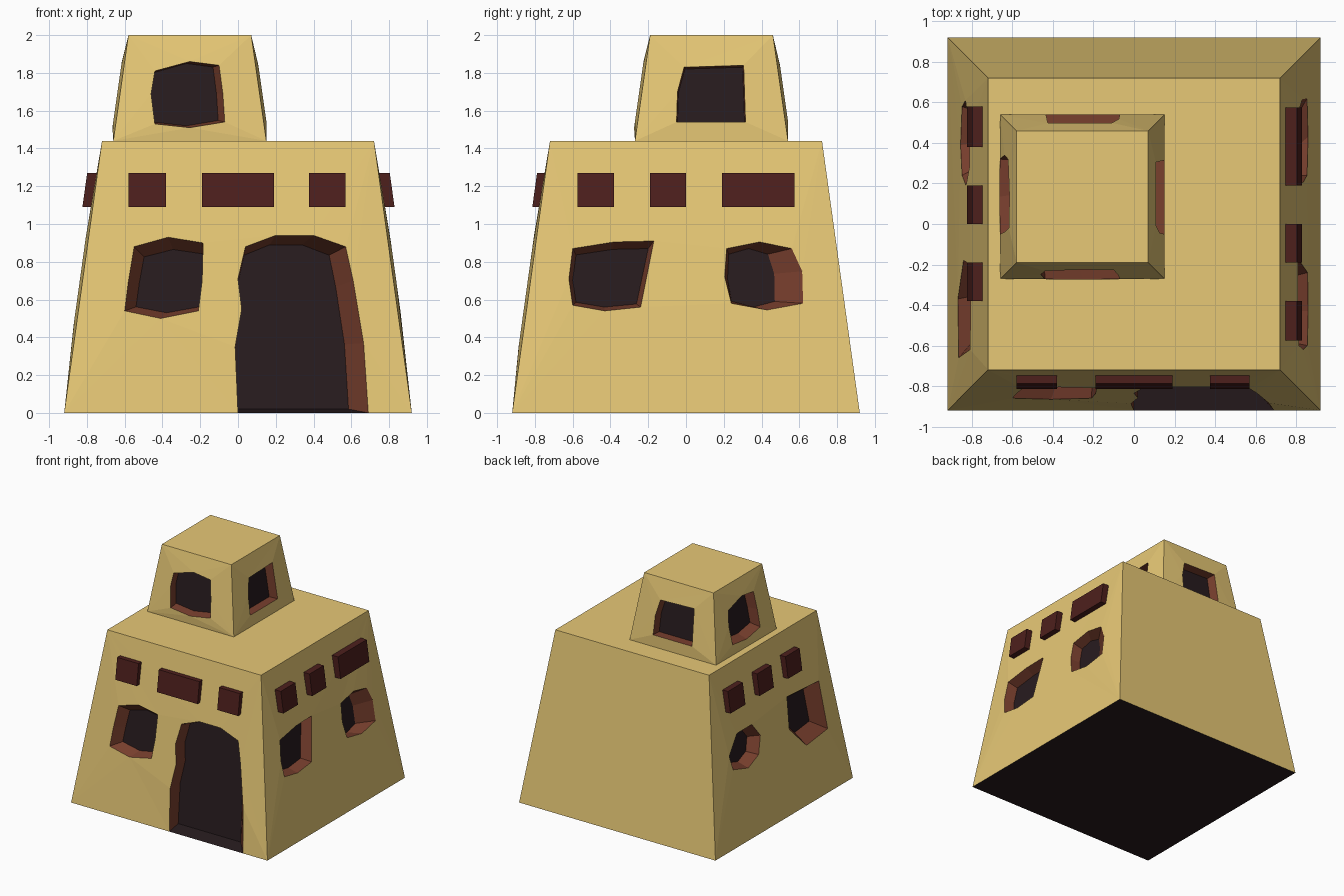
import bpy, bmesh
from mathutils import Vector, Matrix
from math import pi

if "Cube" in bpy.data.objects:
    bpy.data.objects.remove(bpy.data.objects["Cube"])


def material(name, rgb):
    m = bpy.data.materials.new(name)
    m.diffuse_color = (*rgb, 1)
    m.use_nodes = True
    m.node_tree.nodes["Principled BSDF"].inputs["Base Color"].default_value = m.diffuse_color
    return m


PLASTER = material("plaster", (0.80, 0.58, 0.18))
CLAY = material("clay_jamb", (0.19, 0.05, 0.027))
DARK = material("dark_interior", (0.02, 0.011, 0.013))
BEAM = material("beam_wood", (0.075, 0.014, 0.012))

FRONT, RIGHT, BACK, LEFT = range(4)
BULGE = 0.015


def finish(name, bm, mats):
    bmesh.ops.recalc_face_normals(bm, faces=bm.faces)
    me = bpy.data.meshes.new(name)
    bm.to_mesh(me)
    bm.free()
    for m in mats:
        me.materials.append(m)
    ob = bpy.data.objects.new(name, me)
    bpy.context.collection.objects.link(ob)
    return ob


class Storey:
    """Tapered square block; wall points are (side, u to the right seen from outside, z, depth)."""

    def __init__(self, cx, cy, z0, z1, half0, half1):
        self.c = Vector((cx, cy, 0))
        self.z0, self.z1, self.h0, self.h1 = z0, z1, half0, half1

    def point(self, side, u, z, depth=0):
        half = self.h0 + (self.h1 - self.h0) * (z - self.z0) / (self.z1 - self.z0)
        return self.c + Matrix.Rotation(side * pi / 2, 3, 'Z') @ Vector((u, depth - half, z))

    def build(self, name, openings):
        bm = bmesh.new()
        for side in range(4):
            outline = [(-self.h0, self.z0), (self.h0, self.z0),
                       (self.h1, self.z1), (-self.h1, self.z1)]
            rings = []
            for s, pts, box, depth in openings:
                if s != side:
                    continue
                # inner outline is the outer one fitted to the inner box
                us, zs = zip(*pts)
                fu = (box[1] - box[0]) / (max(us) - min(us))
                fz = (box[3] - box[2]) / (max(zs) - min(zs))
                outer = [bm.verts.new(self.point(side, u, z, -BULGE if z > 0 else 0)) for u, z in pts]
                inner = [bm.verts.new(self.point(side, box[0] + (u - min(us)) * fu,
                                                 box[2] + (z - min(zs)) * fz, depth)) for u, z in pts]
                for i in range(len(pts)):
                    j = (i + 1) % len(pts)
                    f = bm.faces.new((outer[i], outer[j], inner[j], inner[i]))
                    f.material_index = 2 if pts[i][1] == pts[j][1] == 0 else 1
                bm.faces.new(inner).material_index = 2
                rings.append((outer, pts))
            corners = [bm.verts.new(self.point(side, u, z)) for u, z in outline]
            # a doorway reaching the ground is a notch in the wall outline
            door = [r for r in rings if r[1][0][1] == 0]
            loops = [r[0] for r in rings if r not in door]
            loops.append(corners[:1] + (door[0][0] if door else []) + corners[1:])
            edges = []
            for loop in loops:
                for a, b in zip(loop, loop[1:] + loop[:1]):
                    edges.append(bm.edges.get((a, b)) or bm.edges.new((a, b)))
            normal = Matrix.Rotation(side * pi / 2, 3, 'Z') @ Vector((0, -1, 0))
            bmesh.ops.triangle_fill(bm, edges=edges, use_beauty=True, normal=normal)
        bmesh.ops.remove_doubles(bm, verts=bm.verts, dist=0.0005)
        # roof and floor
        bmesh.ops.holes_fill(bm, edges=[e for e in bm.edges if e.is_boundary])
        return finish(name, bm, (PLASTER, CLAY, DARK))

    def beam(self, name, side, u0, u1, z0, z1, out):
        bm = bmesh.new()
        v = [bm.verts.new(self.point(side, u, z, d)) for d in (-out, 0.02)
             for u, z in ((u0, z0), (u1, z0), (u1, z1), (u0, z1))]
        for q in ((0, 1, 2, 3), (7, 6, 5, 4), (0, 4, 5, 1), (1, 5, 6, 2), (2, 6, 7, 3), (3, 7, 4, 0)):
            bm.faces.new([v[i] for i in q])
        finish(name, bm, (BEAM,))


# ground storey with doorway and uneven windows
lower = Storey(0, 0, 0, 1.44, 0.92, 0.72)
doorway = [(0, 0), (-.015, .35), (.02, .55), (0, .71), (.04, .88), (.2, .94), (.4, .94),
           (.57, .88), (.61, .7), (.665, .37), (.69, 0)]
front_window = [(-.6, .54), (-.58, .7), (-.55, .88), (-.37, .93), (-.185, .9),
                (-.19, .7), (-.21, .54), (-.41, .5)]
right_window_a = [(-.62, .71), (-.6, .87), (-.38, .905), (-.17, .91), (-.24, .56), (-.43, .54), (-.6, .57)]
right_window_b = [(.205, .72), (.215, .87), (.39, .905), (.56, .87), (.615, .75), (.62, .58),
                  (.43, .545), (.24, .58)]
left_window_a = [(-.61, .74), (-.48, .88), (-.28, .88), (-.19, .76), (-.24, .62), (-.39, .565), (-.58, .62)]
left_window_b = [(.18, .67), (.2, .93), (.62, .905), (.66, .5), (.37, .47)]
lower.build("ground_storey", [
    (FRONT, doorway, (-.015, .585, .02, .89), .12),
    (FRONT, front_window, (-.54, -.185, .53, .865), .07),
    (RIGHT, right_window_a, (-.6, -.2, .56, .87), .07),
    (RIGHT, right_window_b, (.22, .47, .56, .87), .07),
    (LEFT, left_window_a, (-.57, -.25, .6, .84), .07),
    (LEFT, left_window_b, (.22, .55, .56, .87), .07),
])

# roof room with one window in each wall
upper = Storey(-0.255, 0.135, 1.44, 2.0, 0.405, 0.325)
round_window = [(-.205, 1.69), (-.185, 1.81), (0, 1.86), (.155, 1.84), (.175, 1.69),
                (.185, 1.54), (0, 1.51), (-.185, 1.53)]
square_window = [(-.185, 1.54), (-.18, 1.7), (-.145, 1.83), (.17, 1.84), (.18, 1.54)]
upper.build("roof_room", [
    (FRONT, round_window, (-.205, .15, 1.52, 1.85), .06),
    (LEFT, round_window, (-.2, .16, 1.54, 1.84), .06),
    (RIGHT, square_window, (-.18, .175, 1.54, 1.83), .06),
    (BACK, square_window, (-.18, .165, 1.54, 1.83), .06),
])

# protruding beam ends
beams = {
    "front": (FRONT, .045, ((-.58, -.38), (-.19, .19), (.375, .57))),
    "right": (RIGHT, .06, ((-.575, -.38), (-.19, 0), (.19, .575))),
    "left": (LEFT, .055, ((-.58, -.38), (-.19, 0), (.19, .38))),
}
for label, (side, out, spans) in beams.items():
    for i, (u0, u1) in enumerate(spans):
        lower.beam(f"{label}_beam_{i + 1}", side, u0, u1, 1.09, 1.27, out)
